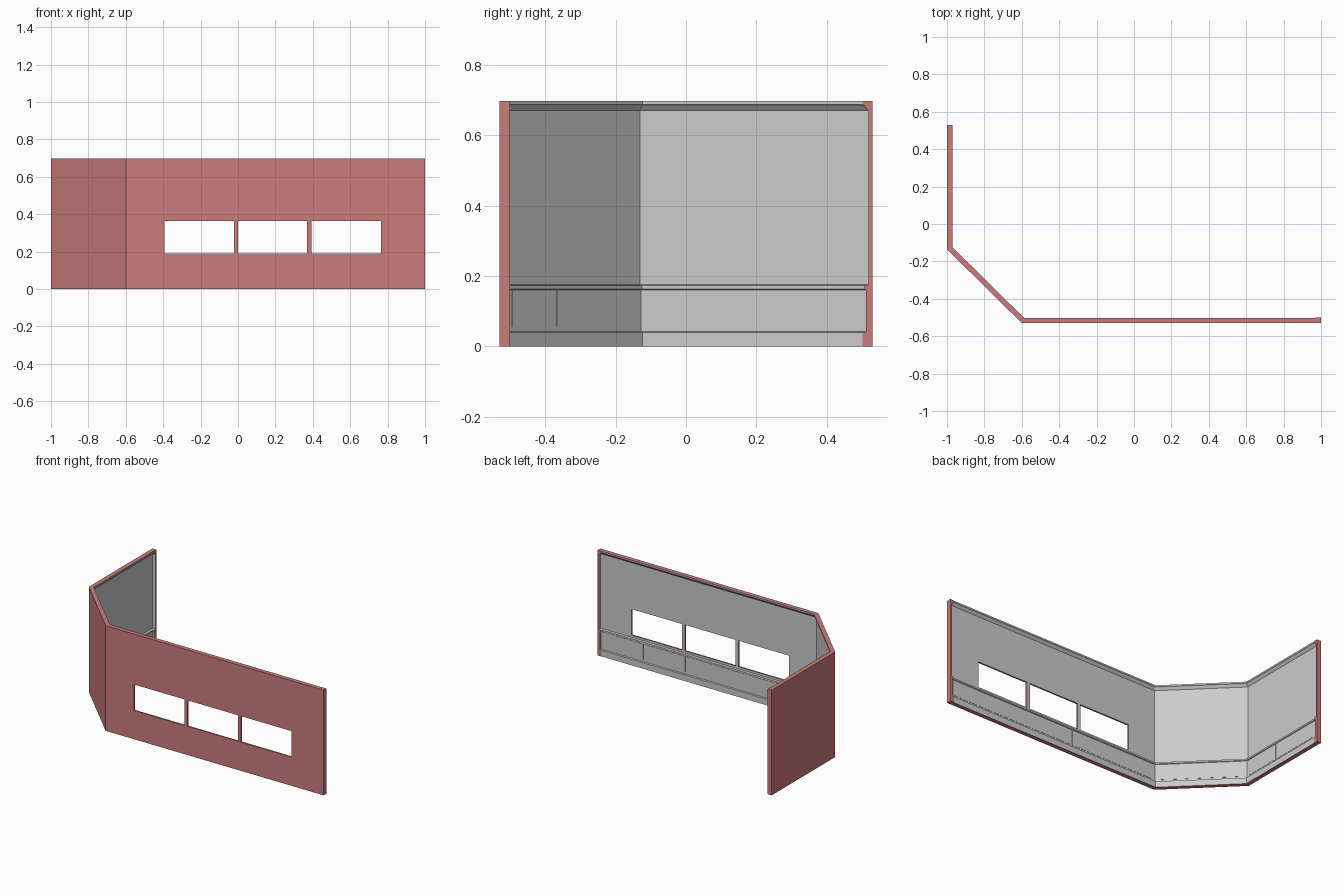
import bpy, bmesh
from mathutils import Vector

if "Cube" in bpy.data.objects:
    bpy.data.objects.remove(bpy.data.objects["Cube"])

H = 0.697
# outer footprint of the walls, with a short return at each end
PATH = [Vector(p) for p in ((-0.97, 0.53), (-1, 0.53), (-1, -0.135),
                            (-0.6, -0.53), (1, -0.53), (1, -0.50))]
# wall cross-section: (depth in from the outer face, height)
PROFILE = [(0, 0), (0.0285, 0), (0.0285, 0.04), (0.018, 0.042), (0.018, 0.16),
           (0.023, 0.163), (0.023, 0.173), (0.011, 0.176), (0.011, 0.670),
           (0.015, 0.674), (0.023, 0.684), (0.0285, 0.687), (0.0285, H), (0, H)]


def material(name, color):
    m = bpy.data.materials.new(name)
    m.diffuse_color = color
    m.use_nodes = True
    m.node_tree.nodes["Principled BSDF"].inputs["Base Color"].default_value = m.diffuse_color
    return m


grey = material("grey_paint", (0.8, 0.8, 0.8, 1))
red = material("red_outside", (0.6, 0.2, 0.2, 1))


def new_object(name, bm, mats):
    bmesh.ops.recalc_face_normals(bm, faces=bm.faces[:])
    me = bpy.data.meshes.new(name)
    bm.to_mesh(me)
    bm.free()
    for m in mats:
        me.materials.append(m)
    ob = bpy.data.objects.new(name, me)
    bpy.context.collection.objects.link(ob)
    return ob


def inward(a, b):
    d = (b - a).normalized()
    return Vector((-d.y, d.x))


def add_prism(bm, quad, z0, z1, mat=0):
    rings = [[bm.verts.new((p[0], p[1], z)) for p in quad] for z in (z0, z1)]
    faces = [bm.faces.new(r) for r in rings]
    for i in range(4):
        j = (i + 1) % 4
        faces.append(bm.faces.new((rings[0][i], rings[0][j], rings[1][j], rings[1][i])))
    for f in faces:
        f.material_index = mat


# walls: the moulded section swept along the footprint with mitred corners
normals = [inward(a, b) for a, b in zip(PATH, PATH[1:])]
bm = bmesh.new()
rings = []
for i, p in enumerate(PATH):
    n1, n2 = normals[max(i - 1, 0)], normals[min(i, len(normals) - 1)]
    mitre = (n1 + n2) / (1 + n1.dot(n2))
    rings.append([bm.verts.new((*(p + mitre * d), z)) for d, z in PROFILE])
N = len(PROFILE)
for a, b in zip(rings, rings[1:]):
    for k in range(N):
        l = (k + 1) % N
        f = bm.faces.new((a[k], a[l], b[l], b[k]))
        f.material_index = 1 if k == 0 or k >= N - 2 else 0
for r in (rings[0], rings[-1]):
    bm.faces.new(r).material_index = 1
walls = new_object("walls", bm, (grey, red))

# three window openings in the front wall
bm = bmesh.new()
for x0, x1 in ((-0.393, -0.022), (0.0, 0.37), (0.393, 0.765)):
    add_prism(bm, ((x0, -0.6), (x1, -0.6), (x1, -0.4), (x0, -0.4)), 0.19, 0.363, 1)
cutter = new_object("window_cutter", bm, (grey, red))
cutter.hide_render = True
mod = walls.modifiers.new("windows", 'BOOLEAN')
mod.operation, mod.solver, mod.object = 'DIFFERENCE', 'EXACT', cutter
bpy.context.view_layer.objects.active = walls
bpy.ops.object.modifier_apply(modifier=mod.name)
bpy.data.objects.remove(cutter)

# shallow wainscot panels: (path segment, first start, panel length, count)
bm = bmesh.new()
for seg, start, length, count in ((1, 0.06, 0.325, 1), (1, 0.393, 0.25, 1),
                                  (2, 0.03, 0.32, 1), (2, 0.36, 0.17, 1),
                                  (3, 0.04, 0.30, 5)):
    a, n = PATH[seg], normals[seg]
    t = (PATH[seg + 1] - a).normalized()
    for i in range(count):
        s = start + i * (length + 0.008)
        quad = [a + t * u + n * d for u, d in ((s, 0.015), (s + length, 0.015),
                                               (s + length, 0.0195), (s, 0.0195))]
        add_prism(bm, quad, 0.055, 0.159)
new_object("wainscot_panels", bm, (grey,))
